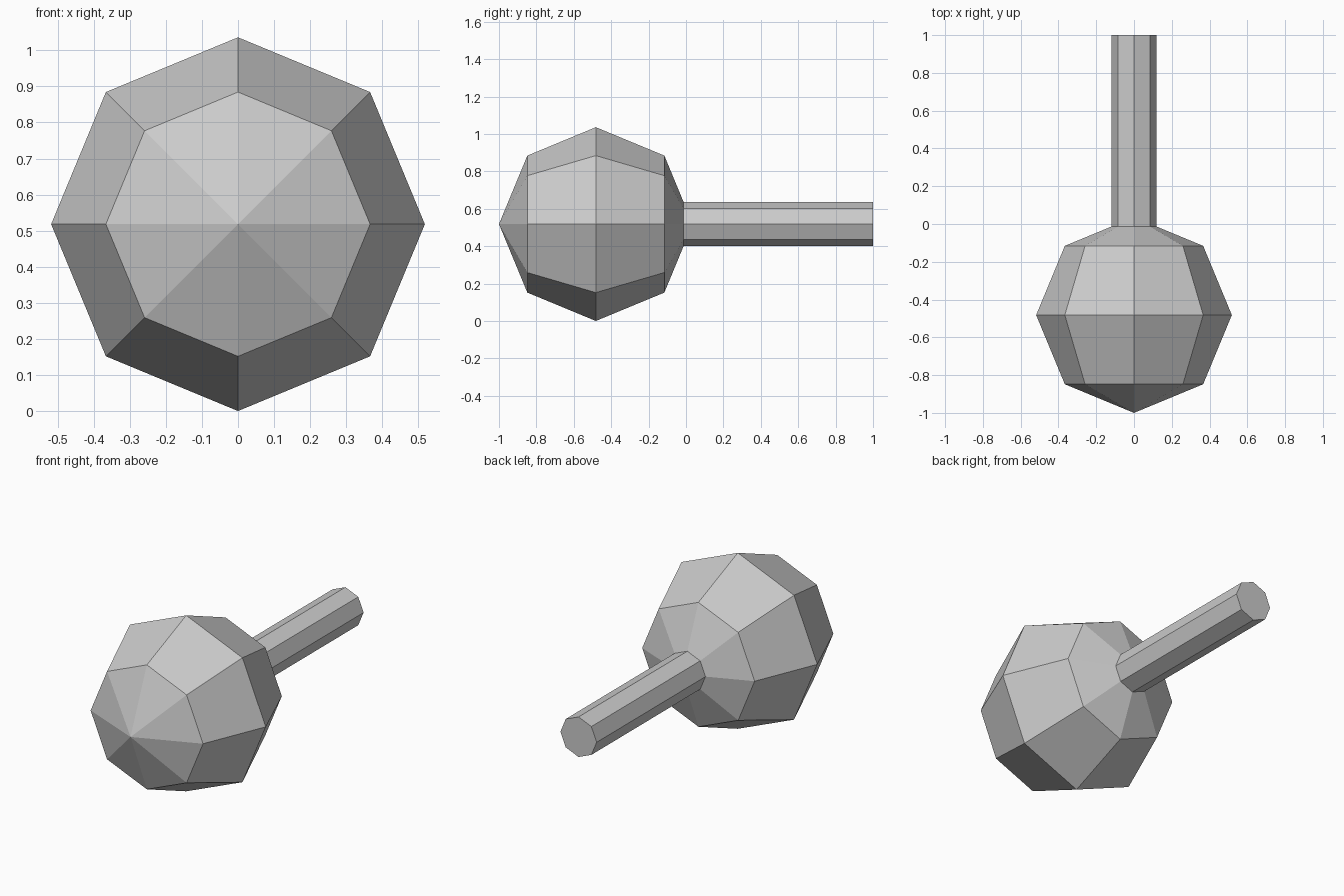
import bpy
import bmesh
from math import radians
from mathutils import Matrix, Vector

cube = bpy.data.objects.get("Cube")
if cube:
    bpy.data.objects.remove(cube, do_unlink=True)

BALL_R = 0.518      # ball radius
ROD_R = 0.118       # handle radius
ROD_START = -0.1    # handle begins inside the ball
SIDES = 8

grey = bpy.data.materials.new("light_grey")
colour = (0.6, 0.6, 0.6, 1)
grey.diffuse_color = colour
grey.use_nodes = True
grey.node_tree.nodes["Principled BSDF"].inputs["Base Color"].default_value = colour


def add_part(name, bm):
    """Turn a bmesh into a flat-shaded grey object."""
    mesh = bpy.data.meshes.new(name)
    bm.to_mesh(mesh)
    bm.free()
    mesh.materials.append(grey)
    obj = bpy.data.objects.new(name, mesh)
    bpy.context.collection.objects.link(obj)
    return obj


def along_y(y):
    """Place a z-axis primitive at y with its axis laid along y."""
    return Matrix.Translation(Vector((0, y, BALL_R))) @ Matrix.Rotation(radians(90), 4, 'X')


# Faceted ball with its poles front and back
bm = bmesh.new()
bmesh.ops.create_uvsphere(bm, u_segments=SIDES, v_segments=4, radius=BALL_R,
                          matrix=along_y(BALL_R - 1))
add_part("ball", bm)

# Octagonal handle running out of the back of the ball
bm = bmesh.new()
bmesh.ops.create_cone(bm, cap_ends=True, segments=SIDES, radius1=ROD_R, radius2=ROD_R,
                      depth=1 - ROD_START, matrix=along_y((1 + ROD_START) / 2))
add_part("handle", bm)
